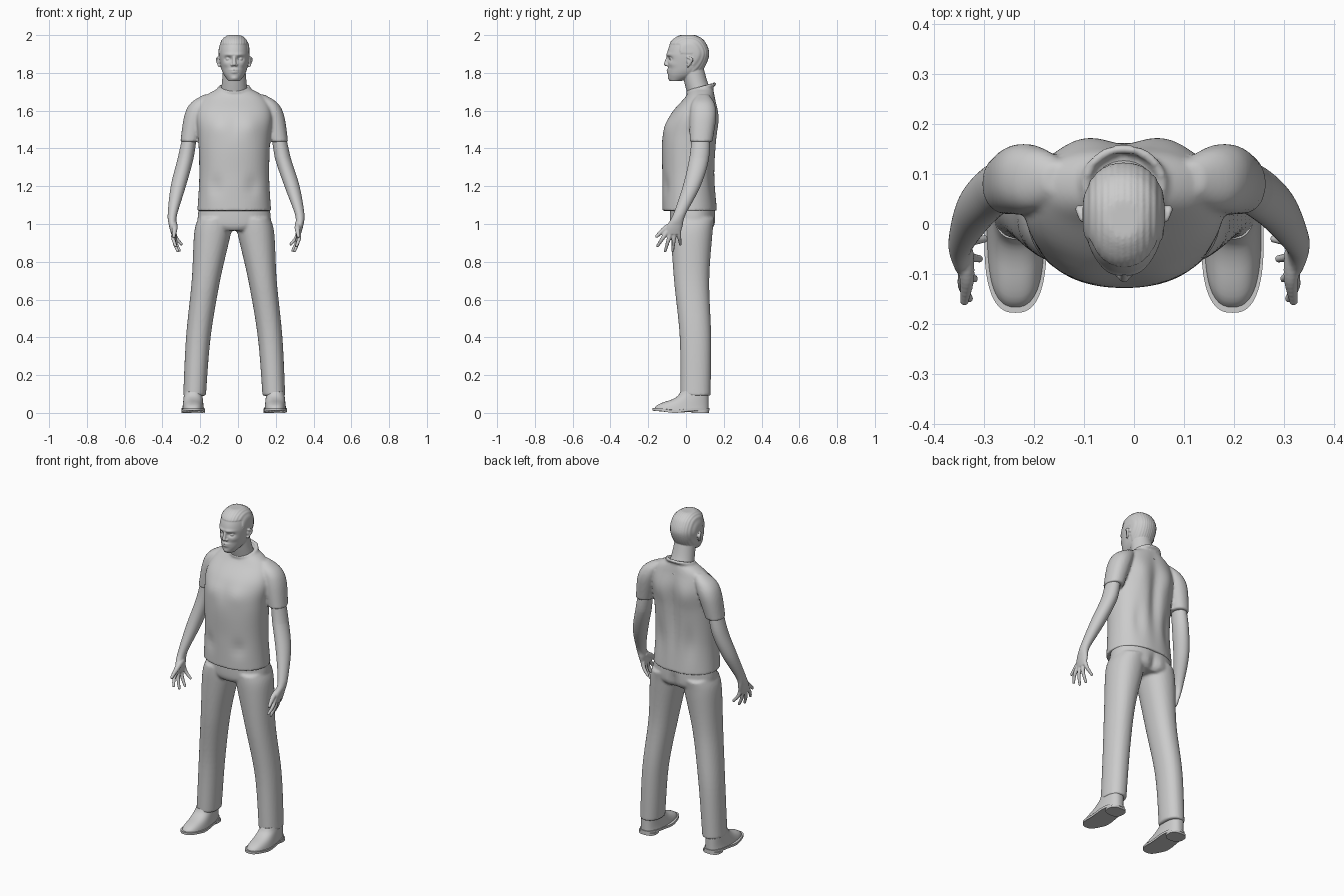
import bpy, bmesh, math
from mathutils import Vector, Matrix

if "Cube" in bpy.data.objects:
    bpy.data.objects.remove(bpy.data.objects["Cube"])

MIDLINE = -0.02
SIDES = {"right": -1, "left": 1}

grey = bpy.data.materials.new("light_grey")
grey.use_nodes = True
grey.diffuse_color = (0.6, 0.6, 0.6, 1)
grey.node_tree.nodes["Principled BSDF"].inputs["Base Color"].default_value = grey.diffuse_color


def ring(z, x=0, y=0, wide=0, deep=0):
    """Horizontal cross-section: height, centre, half width and half depth."""
    return (z, x, y, wide, deep)


def spline(points, steps):
    """Catmull-Rom interpolation of equal-length tuples."""
    smooth, last = [], len(points) - 1
    for i in range(last):
        before, start, end, after = (points[min(max(i + k, 0), last)] for k in (-1, 0, 1, 2))
        for step in range(steps):
            t = step / steps
            smooth.append([
                q + 0.5 * t * (r - p + t * (2 * p - 5 * q + 4 * r - s + t * (3 * (q - r) + s - p)))
                for p, q, r, s in zip(before, start, end, after)])
    smooth.append(list(points[-1]))
    return smooth


def loft(bm, rings, side=1, segments=64, power=2.2, steps=8, taper=0):
    """Closed skin over rounded-box rings; taper narrows the front."""
    loops = []
    for z, x, y, wide, deep in spline(rings, steps):
        loop = []
        for k in range(segments):
            angle = math.tau * k / segments
            c, s = math.cos(angle), math.sin(angle)
            across = math.copysign(abs(c) ** (2 / power), c) * wide * (1 + taper * s)
            along = math.copysign(abs(s) ** (2 / power), s) * deep
            loop.append(bm.verts.new((MIDLINE + side * x + across, y + along, z)))
        loops.append(loop)
    for low, high in zip(loops, loops[1:]):
        for k in range(segments):
            n = (k + 1) % segments
            bm.faces.new((low[k], low[n], high[n], high[k]))
    bm.faces.new(loops[0])
    bm.faces.new(loops[-1])
    return [vert for loop in loops for vert in loop]


def ball(bm, centre, size, side=1):
    x, y, z = centre
    place = Matrix.Translation((MIDLINE + side * x, y, z))
    bmesh.ops.create_icosphere(bm, subdivisions=3, radius=1,
                               matrix=place @ Matrix.Diagonal((*size, 1)))


def tube(bm, path, side=1):
    """Chain of overlapping balls along (x, y, z, radius) points."""
    for x, y, z, radius in spline(path, 6):
        ball(bm, (x, y, z), (radius, radius, radius), side)


def push(verts, at, wide, tall, by):
    """Soft push along y, mirrored across the midline."""
    x, y, z = at
    for vert in verts:
        dx = (abs(vert.co.x - MIDLINE) - x) / wide
        dy = (vert.co.y - y) / 0.05
        dz = (vert.co.z - z) / tall
        vert.co.y += by * math.exp(-dx * dx - dy * dy - dz * dz)


def finish(bm, name, voxel=0, relax=2):
    """Make the object; a voxel size fuses its pieces into one skin."""
    bmesh.ops.recalc_face_normals(bm, faces=bm.faces)
    mesh = bpy.data.meshes.new(name)
    bm.to_mesh(mesh)
    bm.free()
    mesh.materials.append(grey)
    part = bpy.data.objects.new(name, mesh)
    bpy.context.collection.objects.link(part)
    if voxel:
        blend = part.modifiers.new("blend", 'REMESH')
        blend.mode = 'VOXEL'
        blend.voxel_size = voxel
        blend.use_smooth_shade = True
        soften = part.modifiers.new("soften", 'SMOOTH')
        soften.factor = 0.5
        soften.iterations = relax
    else:
        bpy.ops.object.select_all(action='DESELECT')
        bpy.context.view_layer.objects.active = part
        part.select_set(True)
        bpy.ops.object.shade_smooth_by_angle(angle=math.radians(40))


# Shirt: trunk with soft folds, sleeves and neckband
bm = bmesh.new()
trunk = loft(bm, [
    ring(z=1.07, y=0.02, wide=0.195, deep=0.145),
    ring(z=1.25, y=0.015, wide=0.185, deep=0.14),
    ring(z=1.45, y=0.02, wide=0.19, deep=0.145),
    ring(z=1.58, y=0.045, wide=0.2, deep=0.125),
    ring(z=1.67, y=0.075, wide=0.16, deep=0.08),
    ring(z=1.72, y=0.085, wide=0.08, deep=0.06)], segments=96)
push(trunk, at=(0, 0.16, 1.42), wide=0.035, tall=0.2, by=-0.02)    # spine
push(trunk, at=(0.09, 0.16, 1.55), wide=0.05, tall=0.08, by=0.01)  # shoulder blades
push(trunk, at=(0.08, -0.1, 1.52), wide=0.06, tall=0.06, by=-0.01) # chest
push(trunk, at=(0.1, 0.15, 1.25), wide=0.03, tall=0.1, by=-0.01)   # back folds
push(trunk, at=(0.1, -0.12, 1.2), wide=0.04, tall=0.05, by=0.01)   # belly folds
for side in SIDES.values():
    loft(bm, [
        ring(z=1.435, x=0.235, y=0.08, wide=0.05, deep=0.06),
        ring(z=1.57, x=0.205, y=0.09, wide=0.06, deep=0.07),
        ring(z=1.64, x=0.175, y=0.09, wide=0.055, deep=0.06),
        ring(z=1.685, x=0.13, y=0.09, wide=0.03, deep=0.03)], side)
for k in range(60):
    angle = math.tau * k / 60
    c, s = math.cos(angle), math.sin(angle)
    ball(bm, (0.077 * c, 0.08 + 0.07 * s, 1.72 + 0.02 * s), (0.01, 0.01, 0.01))
finish(bm, "shirt", voxel=0.0075)

# Trousers: hips and two straight legs
bm = bmesh.new()
hips = loft(bm, [
    ring(z=0.965, y=0.03, wide=0.12, deep=0.1),
    ring(z=1, y=0.035, wide=0.19, deep=0.12),
    ring(z=1.1, y=0.035, wide=0.185, deep=0.12)])
push(hips, at=(0, 0.16, 1), wide=0.025, tall=0.06, by=-0.02)
for side in SIDES.values():
    loft(bm, [
        ring(z=0.09, x=0.21, y=0.05, wide=0.06, deep=0.08),
        ring(z=0.4, x=0.19, y=0.05, wide=0.065, deep=0.083),
        ring(z=0.7, x=0.15, y=0.03, wide=0.075, deep=0.093),
        ring(z=0.95, x=0.115, y=0.03, wide=0.097, deep=0.11),
        ring(z=1.03, x=0.1, y=0.035, wide=0.09, deep=0.115)], side)
finish(bm, "trousers", voxel=0.008)

# Arms with palms, curled fingers and thumbs
for label, side in SIDES.items():
    bm = bmesh.new()
    loft(bm, [
        ring(z=0.945, x=0.32, y=-0.07, wide=0.013, deep=0.04),
        ring(z=0.99, x=0.325, y=-0.06, wide=0.02, deep=0.042),
        ring(z=1.05, x=0.327, y=-0.035, wide=0.025, deep=0.033),
        ring(z=1.2, x=0.296, y=0.03, wide=0.04, deep=0.047),
        ring(z=1.35, x=0.257, y=0.07, wide=0.042, deep=0.052),
        ring(z=1.5, x=0.23, y=0.08, wide=0.036, deep=0.046)], side, power=2)
    for finger in range(4):
        base = Vector((0.32, -0.1 + 0.02 * finger, 0.96, 0.013))
        tip = Vector((0.31 - 0.01 * finger, -0.15 + 0.04 * finger,
                      0.855 + 0.015 * (finger - 1.4) ** 2, 0.008))
        knuckle = (base + tip) / 2
        knuckle.x += 0.008
        tube(bm, [base, knuckle, tip], side)
    tube(bm, [(0.32, -0.06, 1, 0.019), (0.315, -0.11, 0.975, 0.015),
              (0.32, -0.155, 0.935, 0.009)], side)
    if label == "left":  # hangs slightly wider
        for vert in bm.verts:
            vert.co.x += 0.02 * min(max((1.35 - vert.co.z) / 0.3, 0), 1)
    finish(bm, label + "_arm", voxel=0.004)

# Head: skull, neck, face and ears
bm = bmesh.new()
skull = loft(bm, [
    ring(z=1.757, y=-0.055, wide=0.03, deep=0.03),
    ring(z=1.79, y=-0.02, wide=0.055, deep=0.075),
    ring(z=1.83, wide=0.07, deep=0.095),
    ring(z=1.9, y=0.01, wide=0.08, deep=0.11),
    ring(z=1.96, y=0.01, wide=0.07, deep=0.09),
    ring(z=1.99, y=0.01, wide=0.045, deep=0.055),
    ring(z=2, y=0.01, wide=0.015, deep=0.02)], segments=128, steps=14, taper=0.07)
push(skull, at=(0.032, -0.09, 1.874), wide=0.017, tall=0.011, by=0.018)  # eye sockets
push(skull, at=(0.028, -0.1, 1.897), wide=0.03, tall=0.008, by=-0.006)   # brows
push(skull, at=(0, -0.1, 1.815), wide=0.024, tall=0.006, by=-0.008)      # upper lip
push(skull, at=(0, -0.1, 1.803), wide=0.02, tall=0.005, by=-0.007)       # lower lip
push(skull, at=(0, -0.09, 1.77), wide=0.02, tall=0.01, by=-0.006)        # chin
push(skull, at=(0.05, -0.08, 1.845), wide=0.018, tall=0.014, by=-0.005)  # cheekbones
crown = Vector((MIDLINE, 0.01, 1.88))
for vert in skull:  # close-cropped hair
    spot = vert.co
    hairline = 1.95 if spot.y < -0.03 else 1.9 if spot.y < 0.035 else 1.795
    if spot.z > hairline:
        spot += (spot - crown).normalized() * (0.003 + 0.001 * math.sin(spot.x * 500))
        spot.z = min(spot.z, 2)
loft(bm, [
    ring(z=1.66, y=0.085, wide=0.075, deep=0.07),
    ring(z=1.75, y=0.053, wide=0.065, deep=0.062),
    ring(z=1.84, y=0.03, wide=0.058, deep=0.06)], power=2)
tube(bm, [(0, -0.096, 1.885, 0.008), (0, -0.106, 1.847, 0.011)])
for side in SIDES.values():
    ball(bm, (0.011, -0.098, 1.842), (0.008, 0.01, 0.007), side)
    ball(bm, (0.032, -0.074, 1.873), (0.013, 0.013, 0.01), side)
    ball(bm, (0.08, 0.018, 1.862), (0.008, 0.014, 0.022), side)
    tube(bm, [(0.08, 0.01, 1.835, 0.006), (0.09, 0.03, 1.87, 0.008),
              (0.084, 0.01, 1.882, 0.006)], side)
finish(bm, "head", voxel=0.0034, relax=1)


def shoe_ring(z, front, back, wide):
    return ring(z, x=0.2175, y=(front + back) / 2, wide=wide, deep=(back - front) / 2)


# Shoes: rounded upper, welted sole and heel block
for label, side in SIDES.items():
    bm = bmesh.new()
    upper = []
    for level in range(6):
        t = level / 5
        slope = t * t * (3 - 2 * t)
        upper.append(shoe_ring(0.02 + 0.1 * t, -0.17 + 0.14 * slope, 0.12, 0.058 - 0.012 * t))
    loft(bm, upper, side, power=2.5, steps=3)
    loft(bm, [shoe_ring(z, -0.178, 0.125, 0.0625) for z in (0.012, 0.026)],
         side, power=2.6, steps=1)
    loft(bm, [shoe_ring(z, 0.03, 0.123, 0.054) for z in (0, 0.014)], side, power=2.6, steps=1)
    for vert in bm.verts:  # ball of the foot rests low, toe springs up
        vert.co.z -= 0.012 * math.exp(-((vert.co.y + 0.06) / 0.06) ** 2)
    finish(bm, label + "_shoe")
